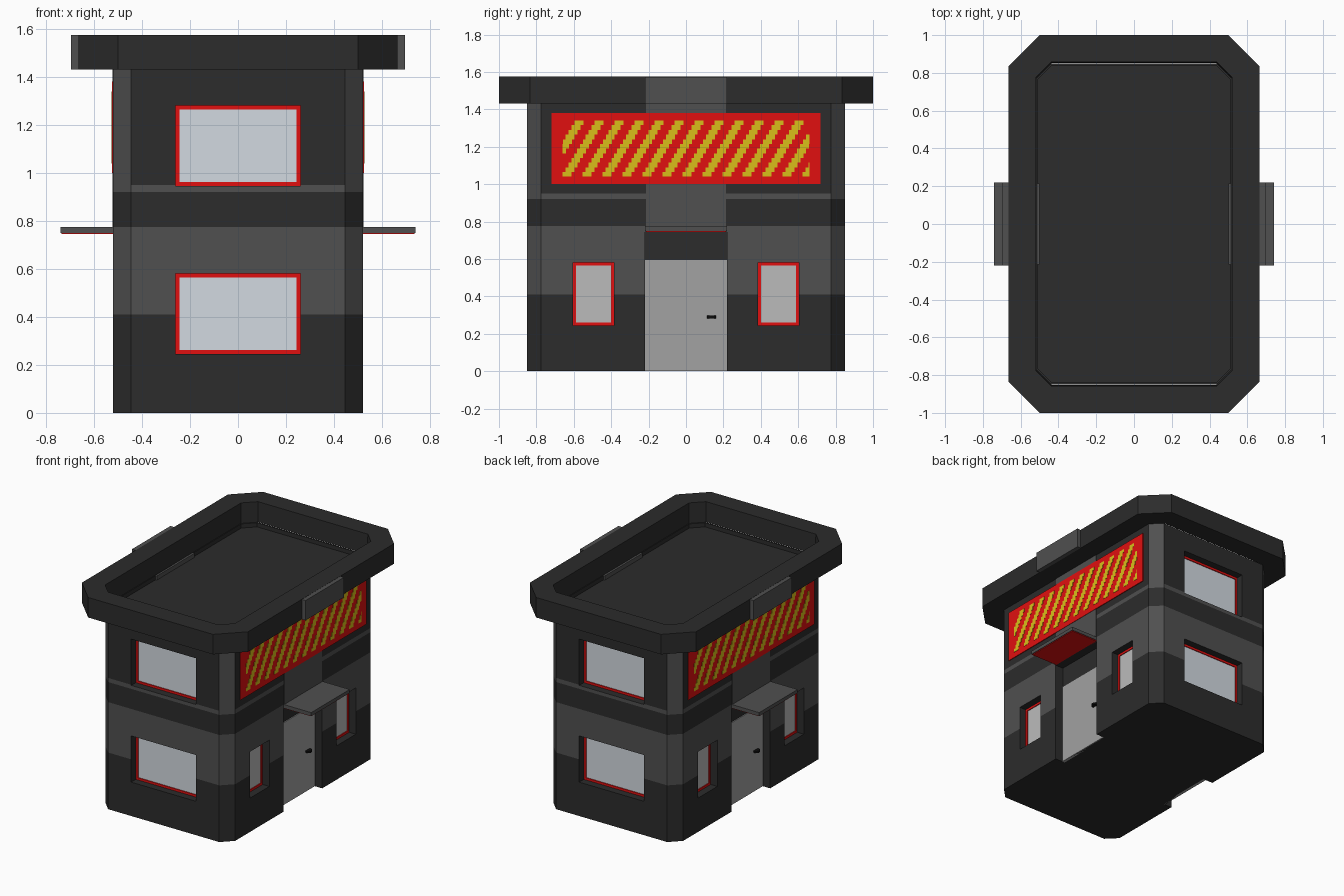
import bpy, bmesh, math

if "Cube" in bpy.data.objects:
    bpy.data.objects.remove(bpy.data.objects["Cube"])


def material(name, r, g, b):
    m = bpy.data.materials.new(name)
    m.diffuse_color = (r, g, b, 1)
    m.use_nodes = True
    m.node_tree.nodes["Principled BSDF"].inputs["Base Color"].default_value = m.diffuse_color
    return m


DARK = material("dark_grey", 0.025, 0.025, 0.025)
LIGHT = material("mid_grey", 0.08, 0.08, 0.08)
RED = material("red", 0.75, 0.005, 0.005)
YELLOW = material("yellow", 0.70, 0.52, 0.01)
GLASS = material("glass", 0.65, 0.70, 0.75)
PANE = material("small_pane", 0.50, 0.50, 0.50)
DOOR = material("door_grey", 0.36, 0.36, 0.36)
BLACK = material("black", 0.004, 0.004, 0.004)


def add_object(name, bm, mats, rot=0):
    bmesh.ops.recalc_face_normals(bm, faces=bm.faces)
    me = bpy.data.meshes.new(name)
    bm.to_mesh(me)
    bm.free()
    for m in mats:
        me.materials.append(m)
    ob = bpy.data.objects.new(name, me)
    ob.rotation_euler.z = rot
    bpy.context.collection.objects.link(ob)
    return ob


def box_mesh(boxes):
    bm = bmesh.new()
    for lo, hi in boxes:
        vs = bmesh.ops.create_cube(bm, size=1)["verts"]
        for v in vs:
            v.co = [(a + b) / 2 + c * (b - a) for a, b, c in zip(lo, hi, v.co)]
    return bm


def pair(name, boxes, mat):
    """Build a part and its twin turned half round on the opposite wall."""
    for side, rot in (("a", 0), ("b", math.pi)):
        add_object(f"{name}_{side}", box_mesh(boxes), [mat], rot)


def octagon(hx, hy, c, z):
    q = [(hx, -hy + c), (hx, hy - c), (hx - c, hy), (-hx + c, hy),
         (-hx, hy - c), (-hx, -hy + c), (-hx + c, -hy), (hx - c, -hy)]
    return [(x, y, z) for x, y in q]


def loft(loops, closed=False, is_light=lambda band, side: False):
    bm = bmesh.new()
    rings = [[bm.verts.new(p) for p in loop] for loop in loops]
    n = len(rings)
    for i in range(n if closed else n - 1):
        a, b = rings[i], rings[(i + 1) % n]
        for k in range(8):
            j = (k + 1) % 8
            f = bm.faces.new((a[k], a[j], b[j], b[k]))
            f.material_index = int(is_light(i, k))
    if not closed:
        bm.faces.new(rings[0][::-1])
        bm.faces.new(rings[-1])
    return bm


# Banded walls with chamfered corners, topped by the sunken roof floor
levels = [0, 0.41, 0.775, 0.92, 0.95, 1.43]
loops = [octagon(0.52, 0.85, 0.075, z) for z in levels]
loops += [octagon(0.51, 0.84, 0.075, z) for z in (1.43, 1.40)]
walls = add_object("walls", loft(
    loops, is_light=lambda b, s: b in (1, 3) or (b == 4 and s % 2 == 1)), [DARK, LIGHT])

# Overhanging parapet
add_object("parapet", loft([octagon(0.665, 1.0, 0.165, 1.575), octagon(0.665, 1.0, 0.165, 1.43),
                            octagon(0.515, 0.852, 0.08, 1.43), octagon(0.52, 0.857, 0.08, 1.575)],
                           closed=True), [DARK])

# Openings cut into the walls
BIG = [(0.245, 0.58), (0.945, 1.28)]
SMALL = [(-0.605, -0.385), (0.385, 0.605)]
IN = 0.065
cuts = []
for s in (-1, 1):
    xs = sorted((s * 0.6, s * (0.52 - IN)))
    ys = sorted((s * 0.95, s * (0.85 - IN)))
    cuts += [((-0.26, ys[0], a), (0.26, ys[1], b)) for a, b in BIG]
    cuts += [((xs[0], a, 0.245), (xs[1], b, 0.58)) for a, b in SMALL]
    cuts.append(((xs[0], -0.22, -0.05), (xs[1], 0.22, 0.745)))
cutter = add_object("opening_cutter", box_mesh(cuts), [])
cutter.hide_render = True
mod = walls.modifiers.new("openings", "BOOLEAN")
mod.operation, mod.solver, mod.object = "DIFFERENCE", "EXACT", cutter
bpy.context.view_layer.objects.active = walls
bpy.ops.object.modifier_apply(modifier="openings")
bpy.data.objects.remove(cutter)


def window(name, u0, u1, z0, z1, place, pane):
    """Red frame and pane; place(u, depth, z) maps wall coordinates to space."""
    t = 0.016

    def block(a, b, c, d, depth):
        p, q = place(a, IN + 0.01, c), place(b, depth, d)
        return (tuple(map(min, p, q)), tuple(map(max, p, q)))
    d = IN - 0.012
    pair(name + "_frame", [block(u0, u0 + t, z0, z1, d), block(u1 - t, u1, z0, z1, d),
                           block(u0 + t, u1 - t, z0, z0 + t, d),
                           block(u0 + t, u1 - t, z1 - t, z1, d)], RED)
    pair(name + "_pane", [block(u0 + t, u1 - t, z0 + t, z1 - t, IN - 0.006)], pane)


for label, (a, b) in zip(("lower", "upper"), BIG):
    window(label + "_window", -0.26, 0.26, a, b, lambda u, d, z: (u, -0.85 + d, z), GLASS)
for label, (a, b) in zip(("near", "far"), SMALL):
    window(label + "_side_window", a, b, 0.245, 0.58, lambda u, d, z: (0.52 - d, u, z), PANE)

# Entrance on each long side: door, knob, canopy
pair("door", [((0.44, -0.22, 0), (0.461, 0.22, 0.595))], DOOR)
for side, rot in (("a", 0), ("b", math.pi)):
    bm = bmesh.new()
    bmesh.ops.create_cone(bm, cap_ends=True, segments=12, radius1=0.024, radius2=0.024, depth=0.014)
    bmesh.ops.translate(bm, verts=bm.verts, vec=(0.468, 0.137, 0.29))
    add_object("door_knob_" + side, bm, [BLACK], rot)
pair("canopy", [((0.50, -0.22, 0.75), (0.74, 0.22, 0.775))], LIGHT)
pair("canopy_underside", [((0.515, -0.215, 0.745), (0.735, 0.215, 0.75))], RED)

# Central strip on the long walls and plate on the parapet
pair("wall_strip", [((0.50, -0.215, 0.775), (0.523, 0.215, 1.43))], LIGHT)
pair("parapet_plate", [((0.65, -0.22, 1.43), (0.695, 0.22, 1.574))], LIGHT)

# Sign board with stepped slanting stripes
pair("sign_board", [((0.51, -0.72, 1.0), (0.526, 0.72, 1.38))], RED)
stripes = []
rows, h, w, pitch = 12, 0.025, 0.048, 0.107
for r in range(rows):
    z = 1.04 + r * h
    for k in range(-3, 15):
        y = -0.66 + k * pitch + r * 0.0155
        a, b = max(y, -0.66), min(y + w, 0.66)
        if b - a > 0.005:
            stripes.append(((0.525, a, z), (0.528, b, z + h)))
pair("sign_stripes", stripes, YELLOW)
